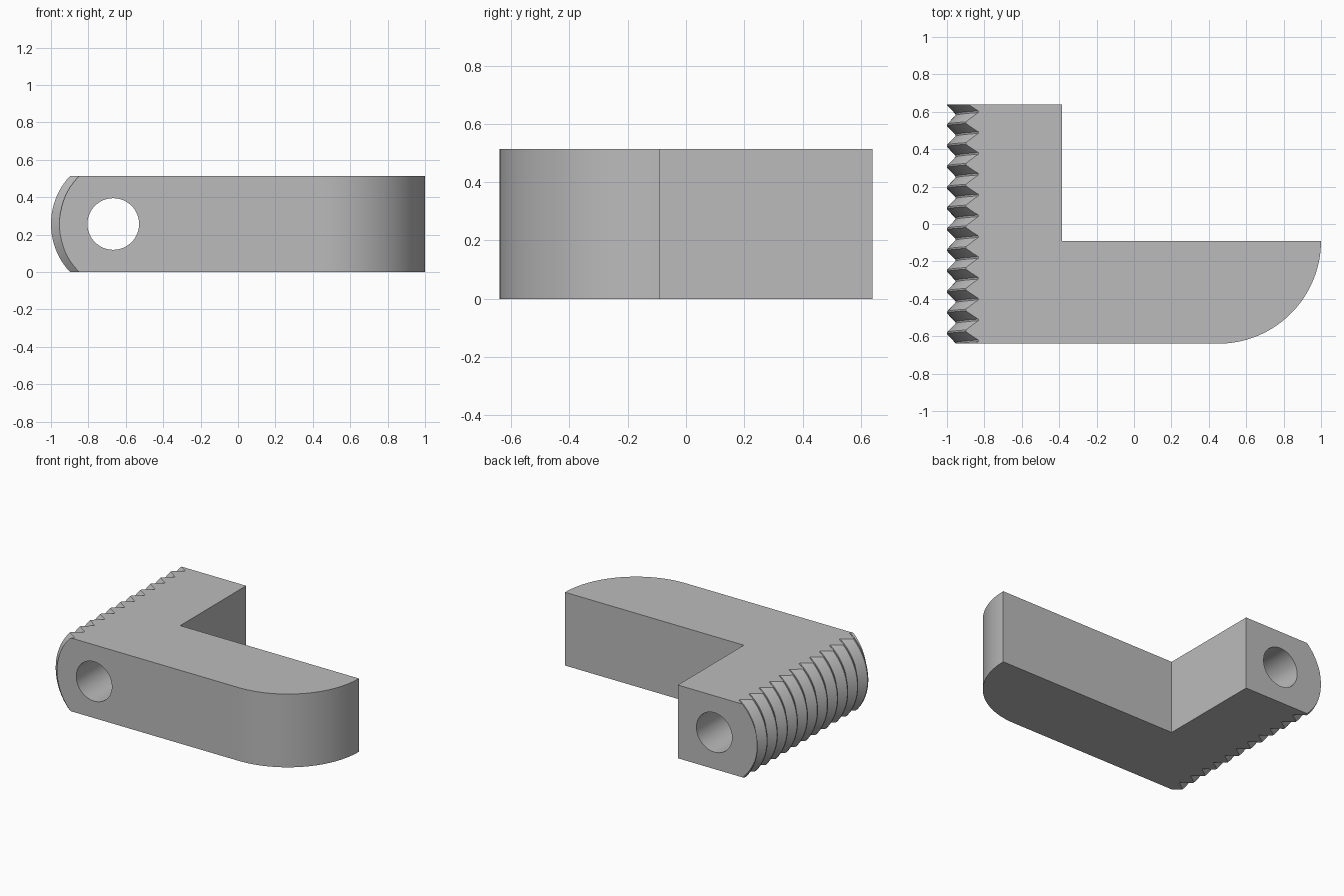
import bpy, bmesh, math

old = bpy.data.objects.get("Cube")
if old:
    bpy.data.objects.remove(old, do_unlink=True)

HEIGHT, HALF_Y = 0.513, 0.64
MID_Z = HEIGHT / 2
PITCH = 2 * HALF_Y / 11.5
THREAD_X, ROOT_R, CREST_R = -0.625, 0.33, 0.375

grey = bpy.data.materials.new("plain grey")
grey.use_nodes = True
grey.diffuse_color = (0.5, 0.5, 0.5, 1)
grey.node_tree.nodes["Principled BSDF"].inputs["Base Color"].default_value = (0.5, 0.5, 0.5, 1)


def loft(name, rings):
    """Closed solid through a list of equal-length rings of points."""
    bm = bmesh.new()
    rows = [[bm.verts.new(p) for p in ring] for ring in rings]
    n = len(rows[0])
    for a, b in zip(rows, rows[1:]):
        for i in range(n):
            j = (i + 1) % n
            bm.faces.new((a[i], a[j], b[j], b[i]))
    bm.faces.new(rows[0])
    bm.faces.new(rows[-1])
    bmesh.ops.recalc_face_normals(bm, faces=bm.faces)
    mesh = bpy.data.meshes.new(name)
    bm.to_mesh(mesh)
    bm.free()
    mesh.materials.append(grey)
    obj = bpy.data.objects.new(name, mesh)
    bpy.context.scene.collection.objects.link(obj)
    return obj


# L-shaped bracket with a rounded arm end
arm_y, arc_r = -0.09, HALF_Y - 0.09
outline = [(-1.1, HALF_Y), (-1.1, -HALF_Y)]
for i in range(33):
    a = -math.pi / 2 * (1 - i / 32)
    outline.append((1 - arc_r + arc_r * math.cos(a), arm_y + arc_r * math.sin(a)))
outline += [(-0.385, arm_y), (-0.385, HALF_Y)]
bracket = loft("threaded_bracket", [[(x, y, z) for x, y in outline] for z in (0, HEIGHT)])

# Helical thread envelope: each ring follows the pitch
rings = []
for turn in range(-2, 14):
    for part, r in ((-0.04, ROOT_R), (0.04, ROOT_R), (0.46, CREST_R), (0.54, CREST_R)):
        y = -HALF_Y + (turn + part) * PITCH
        ring = []
        for i in range(49):
            phi = math.radians(-75 + 150 * i / 48)
            ring.append((THREAD_X - r * math.cos(phi), y + PITCH * phi / math.tau,
                         MID_Z + r * math.sin(phi)))
        ring += [(1.3, ring[-1][1], ring[-1][2]), (1.3, ring[0][1], ring[0][2])]
        rings.append(ring)
envelope = loft("thread_cutter", rings)

# Pivot hole along the thread
hole = loft("hole_cutter", [[(-0.667 + 0.138 * math.cos(math.tau * i / 64), y,
                              MID_Z + 0.138 * math.sin(math.tau * i / 64)) for i in range(64)]
                            for y in (-1, 1)])

for cutter, operation in ((envelope, 'INTERSECT'), (hole, 'DIFFERENCE')):
    mod = bracket.modifiers.new(cutter.name, 'BOOLEAN')
    mod.object, mod.operation, mod.solver = cutter, operation, 'EXACT'

# Apply the cuts, then drop the cutters
bpy.ops.object.select_all(action='DESELECT')
bracket.select_set(True)
bpy.context.view_layer.objects.active = bracket
for mod in list(bracket.modifiers):
    bpy.ops.object.modifier_apply(modifier=mod.name)
for cutter in (envelope, hole):
    bpy.data.objects.remove(cutter, do_unlink=True)
bpy.ops.object.shade_smooth_by_angle(angle=math.radians(30))
